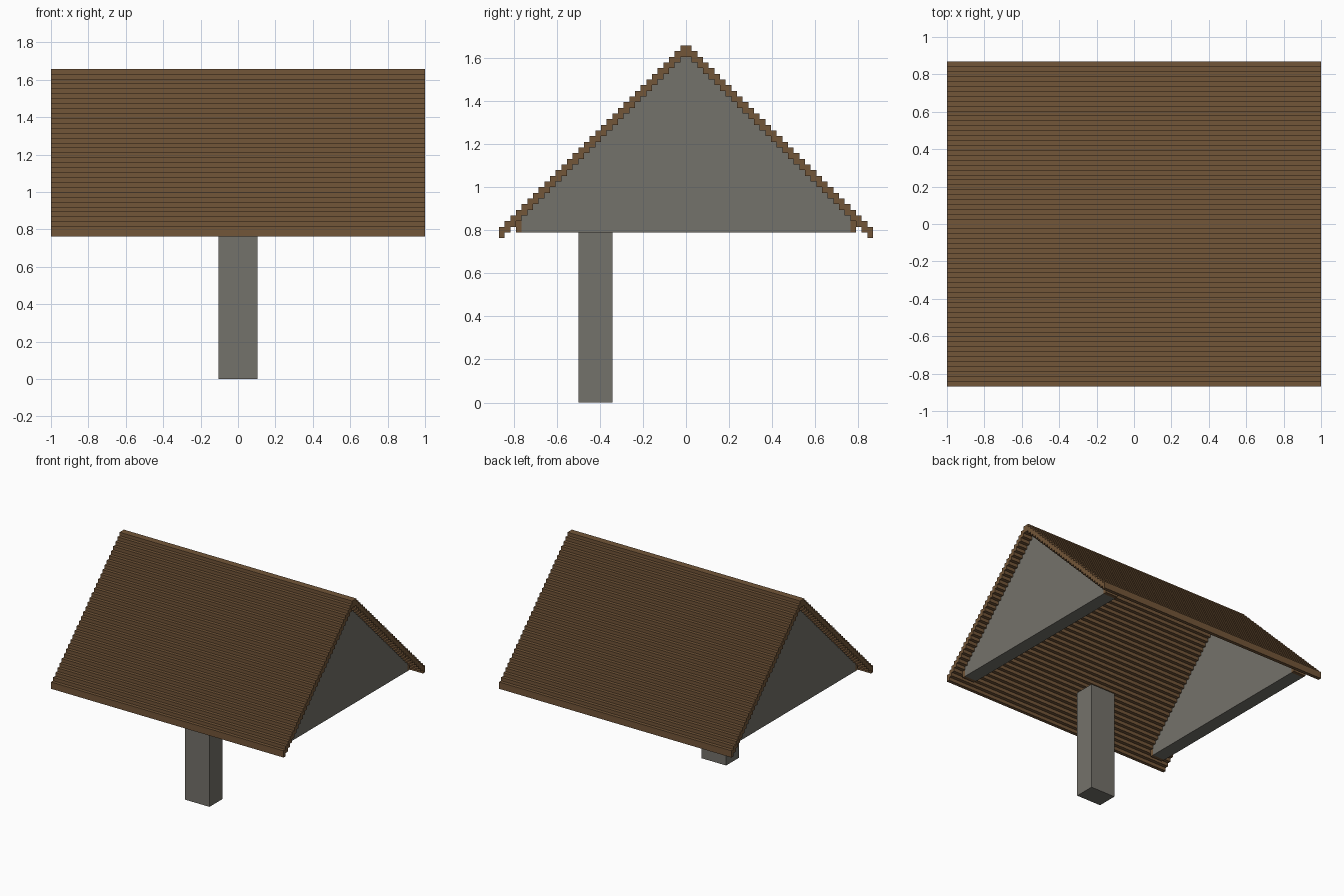
import bpy
import bmesh

cube = bpy.data.objects.get("Cube")
if cube:
    bpy.data.objects.remove(cube, do_unlink=True)

U = 2 / 76          # size of one step
RIDGE = 63          # ridge height in steps
COLUMNS = 33        # steps from ridge to eave
THICK = 2           # roof thickness in steps


def make_material(name, colour):
    mat = bpy.data.materials.new(name)
    mat.use_nodes = True
    mat.diffuse_color = (*colour, 1)
    mat.node_tree.nodes["Principled BSDF"].inputs["Base Color"].default_value = (*colour, 1)
    return mat


wood = make_material("brown wood", (0.17, 0.092, 0.04))
stone = make_material("grey stone", (0.175, 0.168, 0.145))


def extrude_profile(name, profile, x0, x1, mat):
    """Extrude a (y, z) outline, measured in steps, along x."""
    bm = bmesh.new()
    face = bm.faces.new([bm.verts.new((x0 * U, y * U, z * U)) for y, z in profile])
    out = bmesh.ops.extrude_face_region(bm, geom=[face])
    moved = [v for v in out["geom"] if isinstance(v, bmesh.types.BMVert)]
    bmesh.ops.translate(bm, verts=moved, vec=((x1 - x0) * U, 0, 0))
    bmesh.ops.recalc_face_normals(bm, faces=bm.faces)
    mesh = bpy.data.meshes.new(name)
    bm.to_mesh(mesh)
    bm.free()
    mesh.materials.append(mat)
    obj = bpy.data.objects.new(name, mesh)
    bpy.context.collection.objects.link(obj)
    return obj


def stairs(top, count):
    """Symmetrical stepped outline, from the -y end over the ridge to +y."""
    half = []
    for k in range(count):
        half += [(k, top - k), (k + 1, top - k)]
    half = half[1:]
    return [(-y, z) for y, z in reversed(half)] + half


def box_profile(y0, y1, z0, z1):
    return [(y0, z0), (y1, z0), (y1, z1), (y0, z1)]


# Stepped roof shell
outer = stairs(RIDGE, COLUMNS)
inner = stairs(RIDGE - THICK, COLUMNS)
extrude_profile("roof", outer + inner[::-1], -38, 38, wood)

# Gable walls with wooden end blocks, set in from each roof end
BASE = 30
GABLE = 29
for side, x0, x1 in (("right", -35, -31), ("left", 31, 35)):
    profile = stairs(RIDGE - THICK, GABLE) + [(GABLE, BASE), (-GABLE, BASE)]
    extrude_profile(side + "_gable", profile, x0, x1, stone)
    for end, y in (("front", -GABLE - 1), ("back", GABLE)):
        extrude_profile(f"{side}_{end}_gable_block",
                        box_profile(y, y + 1, BASE, BASE + 2), x0, x1, wood)

# Support post
extrude_profile("post", box_profile(-19, -13, 0, 32), -4, 4, stone)
